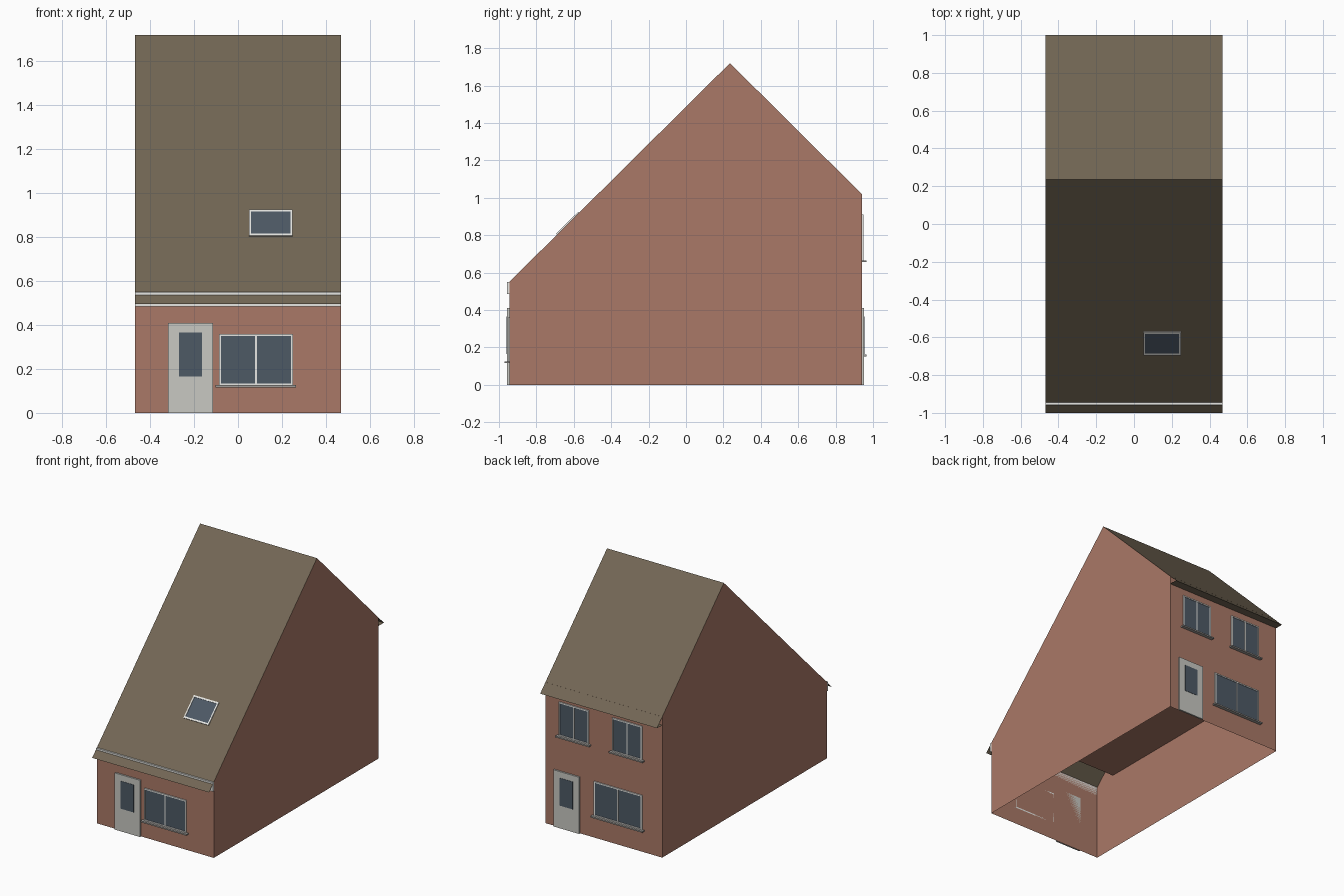
import bpy, bmesh, math

if "Cube" in bpy.data.objects:
    bpy.data.objects.remove(bpy.data.objects["Cube"])

W = 0.468                       # half width
FRONT, BACK = -0.945, 0.94      # wall planes
RIDGE_Y, RIDGE_Z = 0.235, 1.72
EAVE_F, EAVE_B = (-1.0, 0.495), (1.0, 0.96)


def material(name, r, g, b):
    m = bpy.data.materials.new(name)
    m.diffuse_color = (r, g, b, 1)
    m.use_nodes = True
    m.node_tree.nodes["Principled BSDF"].inputs["Base Color"].default_value = m.diffuse_color
    return m


BRICK = material("brick", 0.40, 0.19, 0.135)
TILE = material("roof_tile", 0.17, 0.135, 0.09)
GLASS = material("glass", 0.075, 0.10, 0.13)
WHITE = material("white_paint", 0.80, 0.80, 0.77)
DOOR = material("door_paint", 0.58, 0.58, 0.54)
STONE = material("sill_stone", 0.35, 0.34, 0.32)


def finish(name, bm, mat):
    me = bpy.data.meshes.new(name)
    bm.to_mesh(me)
    bm.free()
    me.materials.append(mat)
    ob = bpy.data.objects.new(name, me)
    bpy.context.collection.objects.link(ob)
    return ob


def sheet(name, path, mat, ends=False):
    """Sweep a (y, z) path across the width; optionally fill both ends."""
    bm = bmesh.new()
    left = [bm.verts.new((-W, y, z)) for y, z in path]
    right = [bm.verts.new((W, y, z)) for y, z in path]
    for i in range(len(path) - 1):
        if ends and i in (1, 2):        # the roof covers the wall tops
            continue
        bm.faces.new((left[i], left[i + 1], right[i + 1], right[i]))
    if ends:
        bm.faces.new(left[::-1])
        bm.faces.new(right)
    return finish(name, bm, mat)


def boxes(name, spans, mat):
    """One object from several (x0, x1, y0, y1, z0, z1) boxes."""
    bm = bmesh.new()
    for x0, x1, y0, y1, z0, z1 in spans:
        vs = bmesh.ops.create_cube(bm, size=1)["verts"]
        bmesh.ops.scale(bm, verts=vs, vec=(x1 - x0, abs(y1 - y0), z1 - z0))
        bmesh.ops.translate(bm, verts=vs,
                            vec=((x0 + x1) / 2, (y0 + y1) / 2, (z0 + z1) / 2))
    return finish(name, bm, mat)


def frame_bars(x0, x1, y0, y1, z0, z1, t):
    return [(x0, x1, y0, y1, z0, z0 + t), (x0, x1, y0, y1, z1 - t, z1),
            (x0, x0 + t, y0, y1, z0 + t, z1 - t), (x1 - t, x1, y0, y1, z0 + t, z1 - t)]


def window(name, wall, x0, x1, z0, z1):
    s = 1 if wall > 0 else -1           # outward direction
    mid = (x0 + x1) / 2
    bars = frame_bars(x0, x1, wall, wall + s * 0.008, z0, z1, 0.009)
    bars.append((mid - 0.004, mid + 0.004, wall, wall + s * 0.008, z0 + 0.009, z1 - 0.009))
    boxes(name + "_frame", bars, WHITE)
    boxes(name + "_glass", [(x0 + 0.005, x1 - 0.005, wall, wall + s * 0.004,
                             z0 + 0.005, z1 - 0.005)], GLASS)
    boxes(name + "_sill", [(x0 - 0.015, x1 + 0.015, wall, wall + s * 0.025,
                            z0 - 0.009, z0 + 0.001)], STONE)


def door(name, wall, x0, x1):
    s = 1 if wall > 0 else -1
    boxes(name, [(x0, x1, wall, wall + s * 0.012, 0, 0.41)], DOOR)
    boxes(name + "_glass", [(x0 + 0.05, x1 - 0.05, wall + s * 0.01, wall + s * 0.014,
                             0.165, 0.365)], GLASS)


# Brick shell, open underneath, and the upper floor inside
sheet("walls", [(FRONT, 0), (FRONT, 0.55), (RIDGE_Y, RIDGE_Z), (BACK, 1.02), (BACK, 0)],
      BRICK, ends=True)
sheet("upper_floor", [(-0.78, 0.57), (BACK, 0.57)], BRICK)

# Roof sheets with a boxed rear eave and a front fascia
sheet("roof", [EAVE_F, (RIDGE_Y, RIDGE_Z), EAVE_B], TILE)
sheet("rear_soffit", [(BACK, EAVE_B[1]), EAVE_B], TILE)
boxes("front_fascia", [(-W, W, -0.957, FRONT, 0.485, 0.55)], WHITE)

# Doors and windows
door("front_door", FRONT, -0.318, -0.114)
window("front_window", FRONT, -0.087, 0.25, 0.125, 0.36)
door("back_door", BACK, 0.19, 0.396)
window("back_window", BACK, -0.31, 0.076, 0.16, 0.41)
window("upper_left_window", BACK, 0.117, 0.357, 0.665, 0.91)
window("upper_right_window", BACK, -0.31, -0.07, 0.665, 0.91)

# Skylight, built flat and tilted onto the front slope
slope = math.atan2(RIDGE_Z - EAVE_F[1], RIDGE_Y - EAVE_F[0])
cy = -0.63
cz = EAVE_F[1] + (cy - EAVE_F[0]) * math.tan(slope)
h = 0.06 / math.cos(slope)
bars = [(a, b, c, d, -0.004, 0.007) for a, b, c, d in
        [(-0.1, 0.1, -h, -h + 0.012), (-0.1, 0.1, h - 0.012, h),
         (-0.1, -0.09, -h + 0.012, h - 0.012), (0.09, 0.1, -h + 0.012, h - 0.012)]]
for ob in (boxes("skylight_frame", bars, WHITE),
           boxes("skylight_glass", [(-0.095, 0.095, -h + 0.006, h - 0.006, -0.003, 0.004)], GLASS)):
    ob.location = (0.149, cy, cz)
    ob.rotation_euler.x = slope
